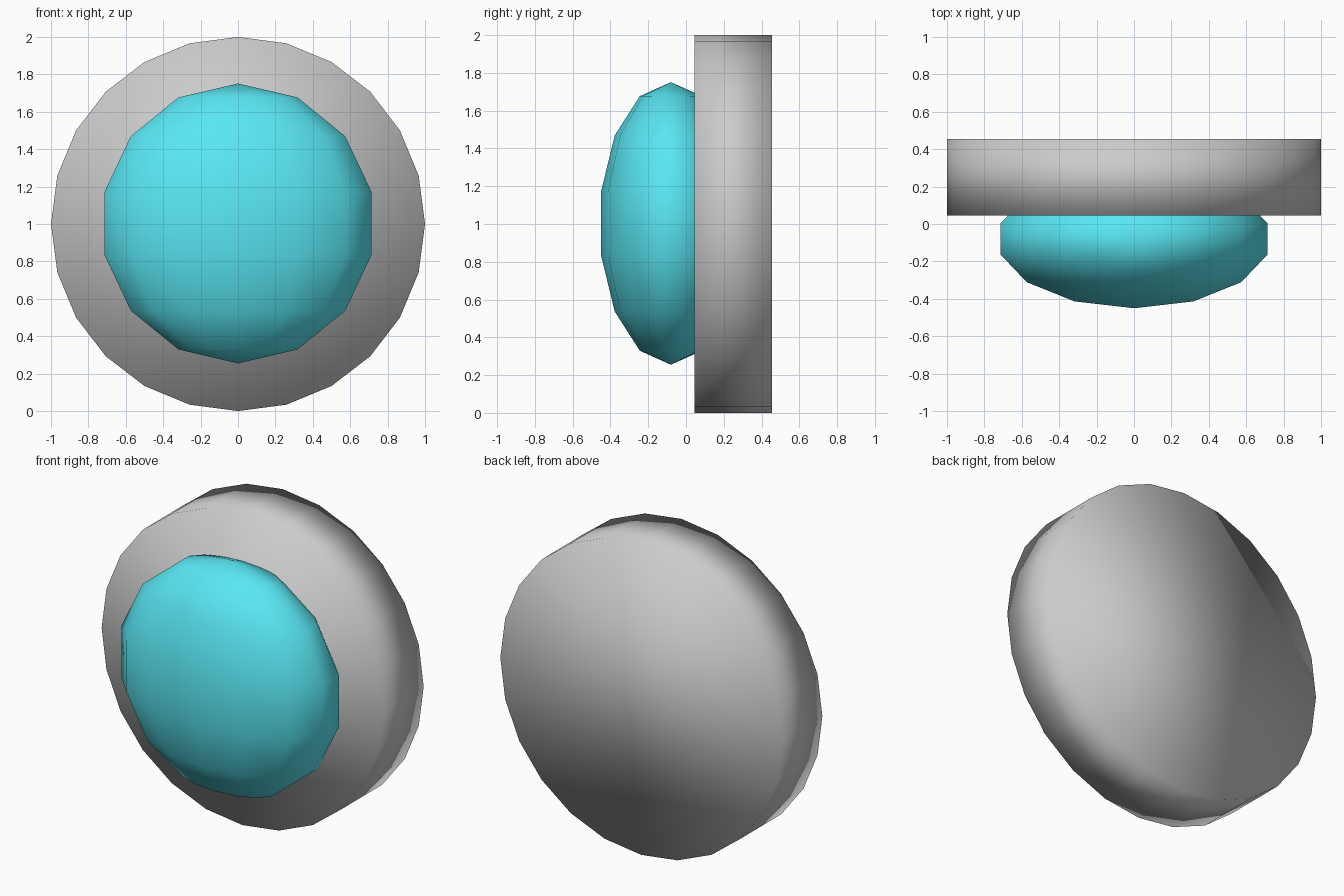
import bpy, math

if "Cube" in bpy.data.objects:
    bpy.data.objects.remove(bpy.data.objects["Cube"])


def finish(obj, name):
    obj.name = name
    obj.data.name = name
    bpy.ops.object.transform_apply(location=False, rotation=True, scale=True)
    bpy.ops.object.shade_smooth()


# Round base plate: 24-sided disc facing the front
bpy.ops.mesh.primitive_cylinder_add(vertices=24, radius=1, depth=0.41,
                                    location=(0, 0.25, 1.0),
                                    rotation=(math.pi / 2, 0, 0))
finish(bpy.context.object, "base_plate")

# Flattened dome sunk into the plate: poles up and down, a meridian at the front
bpy.ops.mesh.primitive_uv_sphere_add(segments=14, ring_count=7, radius=1,
                                     location=(0, -0.08, 1.003))
dome = bpy.context.object
dome.scale = (0.752, 0.38, 0.748)
finish(dome, "dome")

# Cyan dome colour
cyan = bpy.data.materials.new("cyan")
cyan.diffuse_color = (0.1, 0.8, 0.9, 1)
cyan.use_nodes = True
cyan.node_tree.nodes["Principled BSDF"].inputs["Base Color"].default_value = cyan.diffuse_color
dome.data.materials.append(cyan)
